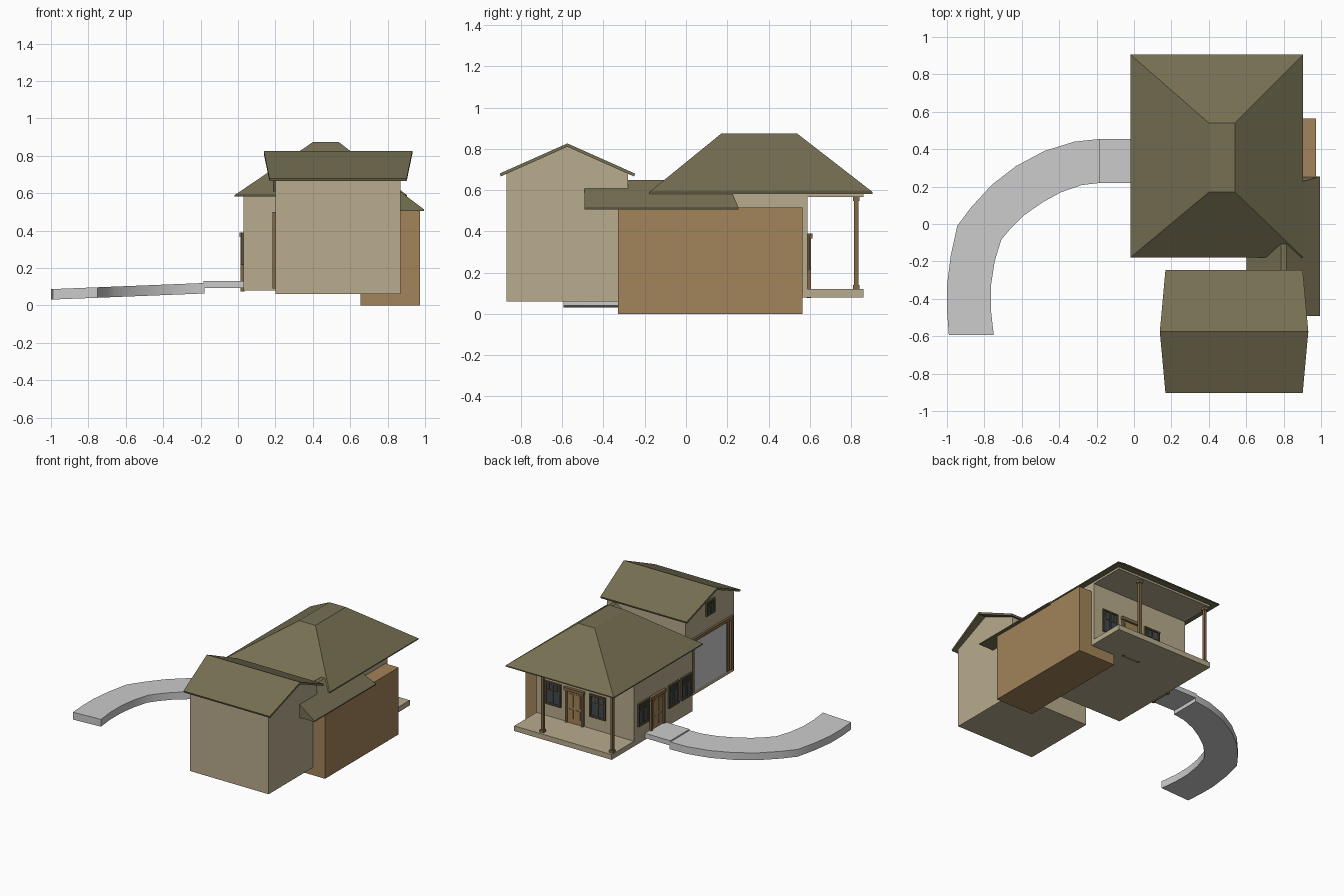
import bpy, bmesh
from mathutils import Vector

if "Cube" in bpy.data.objects:
    bpy.data.objects.remove(bpy.data.objects["Cube"])


def material(name, rgb):
    m = bpy.data.materials.new(name)
    m.diffuse_color = (*rgb, 1)
    m.use_nodes = True
    m.node_tree.nodes["Principled BSDF"].inputs["Base Color"].default_value = m.diffuse_color
    return m


WALL = material("plaster", (0.48, 0.41, 0.27))
ROOF = material("roofing", (0.18, 0.16, 0.085))
ORANGE = material("timber_cladding", (0.36, 0.23, 0.10))
WOOD = material("wood_trim", (0.22, 0.14, 0.06))
DARK = material("dark_trim", (0.11, 0.085, 0.045))
GLASS = material("glass", (0.05, 0.07, 0.09))


def finish(name, bm, mat=None):
    bmesh.ops.recalc_face_normals(bm, faces=bm.faces)
    me = bpy.data.meshes.new(name)
    bm.to_mesh(me)
    bm.free()
    ob = bpy.data.objects.new(name, me)
    bpy.context.collection.objects.link(ob)
    if mat:
        me.materials.append(mat)
    return ob


def add_box(bm, lo, hi):
    lo, hi = Vector(lo), Vector(hi)
    vs = bmesh.ops.create_cube(bm, size=1)["verts"]
    for v in vs:
        v.co = (lo + hi) / 2 + v.co * (hi - lo)


def boxes(name, mat, *pairs):
    bm = bmesh.new()
    for lo, hi in pairs:
        add_box(bm, lo, hi)
    return finish(name, bm, mat)


def loft(name, mat, rings):
    """Skin matching rings of points and cap both ends."""
    bm = bmesh.new()
    rs = [[bm.verts.new(p) for p in r] for r in rings]
    n = len(rs[0])
    for a, b in zip(rs, rs[1:]):
        for i in range(n):
            j = (i + 1) % n
            bm.faces.new((a[i], a[j], b[j], b[i]))
    bm.faces.new(rs[0])
    bm.faces.new(rs[-1])
    return finish(name, bm, mat)


def rect(x0, x1, y0, y1, z):
    return [(x0, y0, z), (x1, y0, z), (x1, y1, z), (x0, y1, z)]


# Walls are addressed by (along, out, up); these map to world space
def on_left(x0):
    return lambda u, d, z: (x0 - d, u, z)


def on_back(y0):
    return lambda u, d, z: (u, y0 + d, z)


def wall_boxes(name, mat, place, specs):
    """specs: (u0, u1, z0, z1, d0, d1)"""
    pairs = []
    for u0, u1, z0, z1, d0, d1 in specs:
        a, b = place(u0, d0, z0), place(u1, d1, z1)
        pairs.append(([min(p) for p in zip(a, b)], [max(p) for p in zip(a, b)]))
    return boxes(name, mat, *pairs)


def window(name, place, u, z0, z1, w):
    h, t = w / 2, 0.012
    frame = [(u - h, u - h + t, z0, z1, -.005, .012), (u + h - t, u + h, z0, z1, -.005, .012),
             (u - h, u + h, z1 - t, z1, -.005, .014), (u - h, u + h, z0, z0 + t, -.005, .014),
             (u - .005, u + .005, z0, z1, -.005, .011)]
    zm = z0 + (z1 - z0) * 0.62
    frame.append((u - h, u + h, zm - .004, zm + .004, -.005, .009))
    for s in (-1, 1):
        frame.append((u + s * h / 2 - .003, u + s * h / 2 + .003, zm, z1, -.005, .008))
    wall_boxes(name + "_frame", DARK, place, frame)
    wall_boxes(name + "_glass", GLASS, place, [(u - h + .004, u + h - .004, z0 + .004, z1 - .004, -.005, .004)])


def door(name, place, u, z0, z1, w):
    h, t = w / 2, 0.018
    wall_boxes(name + "_frame", WOOD, place, [
        (u - h, u - h + t, z0, z1, -.005, .016), (u + h - t, u + h, z0, z1, -.005, .016),
        (u - h - .008, u + h + .008, z1 - .024, z1, -.005, .022)])
    leaf = [(u - h + t, u + h - t, z0, z1 - .02, -.005, .006)]
    for s in (-1, 1):
        c = u + s * (h - t) / 2
        for a, b in ((.08, .15), (.17, .27)):
            leaf.append((c - .02, c + .02, z0 + a, z0 + b, 0, .01))
    wall_boxes(name + "_leaf", ORANGE, place, leaf)


# Main house and porch
boxes("house_walls", WALL, ((.03, -.12, .08), (.86, .59, .585)))
boxes("porch_floor", WALL, ((.03, .585, .08), (.86, .86, .12)))
boxes("porch_ceiling", WALL, ((.03, .585, .567), (.86, .86, .585)))
for i, x in enumerate((.05, .64)):
    y = .825
    boxes(f"porch_column_{i + 1}", WOOD,
          ((x - .01, y - .01, .12), (x + .01, y + .01, .567)),
          ((x - .016, y - .016, .12), (x + .016, y + .016, .14)),
          ((x - .016, y - .016, .547), (x + .016, y + .016, .567)))
loft("hip_roof", ROOF, [rect(-.018, .903, -.178, .905, .582), rect(-.018, .903, -.178, .905, .59),
                        rect(.40, .54, .17, .54, .873)])

# Side wing with its low gable roof
boxes("side_wing", ORANGE, ((.655, -.33, 0), (.972, .565, .515)))


def wing_section(y0, y1):
    return [(.602, y0, .505), (.602, y0, .513), (.785, y1, .648), (.815, y1, .648),
            (.995, y0, .513), (.995, y0, .505)]


loft("side_wing_roof", ROOF, [wing_section(-.493, -.493), wing_section(.255, .20)])

# Garage
loft("garage_walls", WALL, [[(x, -.87, .06), (x, -.28, .06), (x, -.28, .68), (x, -.575, .812), (x, -.87, .68)]
                            for x in (.2, .87)])


def garage_section(eave_x, ridge_x):
    e, r = eave_x, ridge_x
    return [(e, -.903, .680), (r, -.575, .826), (e, -.247, .680),
            (e, -.252, .666), (r, -.575, .810), (e, -.898, .666)]


loft("garage_roof", ROOF, [garage_section(.168, .138), garage_section(.902, .932)])

# Garage door and gable window
side = on_left(.2)
wall_boxes("garage_door_frame", WOOD, side, [
    (-.84, -.815, .09, .5, -.005, .015), (-.80, -.775, .09, .48, -.005, .011),
    (-.335, -.31, .09, .5, -.005, .015), (-.375, -.35, .09, .48, -.005, .011),
    (-.84, -.31, .475, .5, -.005, .015)])
wall_boxes("garage_door_panel", None, side, [(-.78, -.37, .09, .478, -.005, .004)])
window("gable_window", side, -.575, .61, .72, .10)

# House doors and windows
left, back = on_left(.03), on_back(.59)
door("left_door", left, .316, .075, .39, .17)
for i, u in enumerate((.483, .115, -.04)):
    window(f"left_window_{i + 1}", left, u, .215, .39, .125)
door("back_door", back, .53, .078, .39, .155)
for i, u in enumerate((.335, .715)):
    window(f"back_window_{i + 1}", back, u, .215, .39, .135)

# Doorstep and curved ramp path
boxes("doorstep", None, ((-.185, .22, .093), (.04, .455, .13)))
outer = [(-.18, .455), (-.32, .44), (-.48, .39), (-.63, .31), (-.76, .21), (-.87, .09),
         (-.945, -.01), (-.98, -.17), (-1.0, -.33), (-1.0, -.46), (-.99, -.593)]
inner = [(-.18, .22), (-.28, .208), (-.39, .17), (-.49, .115), (-.59, .045), (-.66, -.025),
         (-.71, -.085), (-.745, -.2), (-.765, -.33), (-.765, -.46), (-.75, -.593)]
rings = []
for (ox, oy), (ix, iy) in zip(outer, inner):
    zo, zi = (.12 + (x + .18) * .04 for x in (ox, ix))
    rings.append([(ox, oy, zo), (ix, iy, zi), (ix, iy, zi - .056), (ox, oy, zo - .056)])
path = loft("curved_path", None, rings)
bpy.context.view_layer.objects.active = path
path.select_set(True)
bpy.ops.object.shade_smooth_by_angle()
